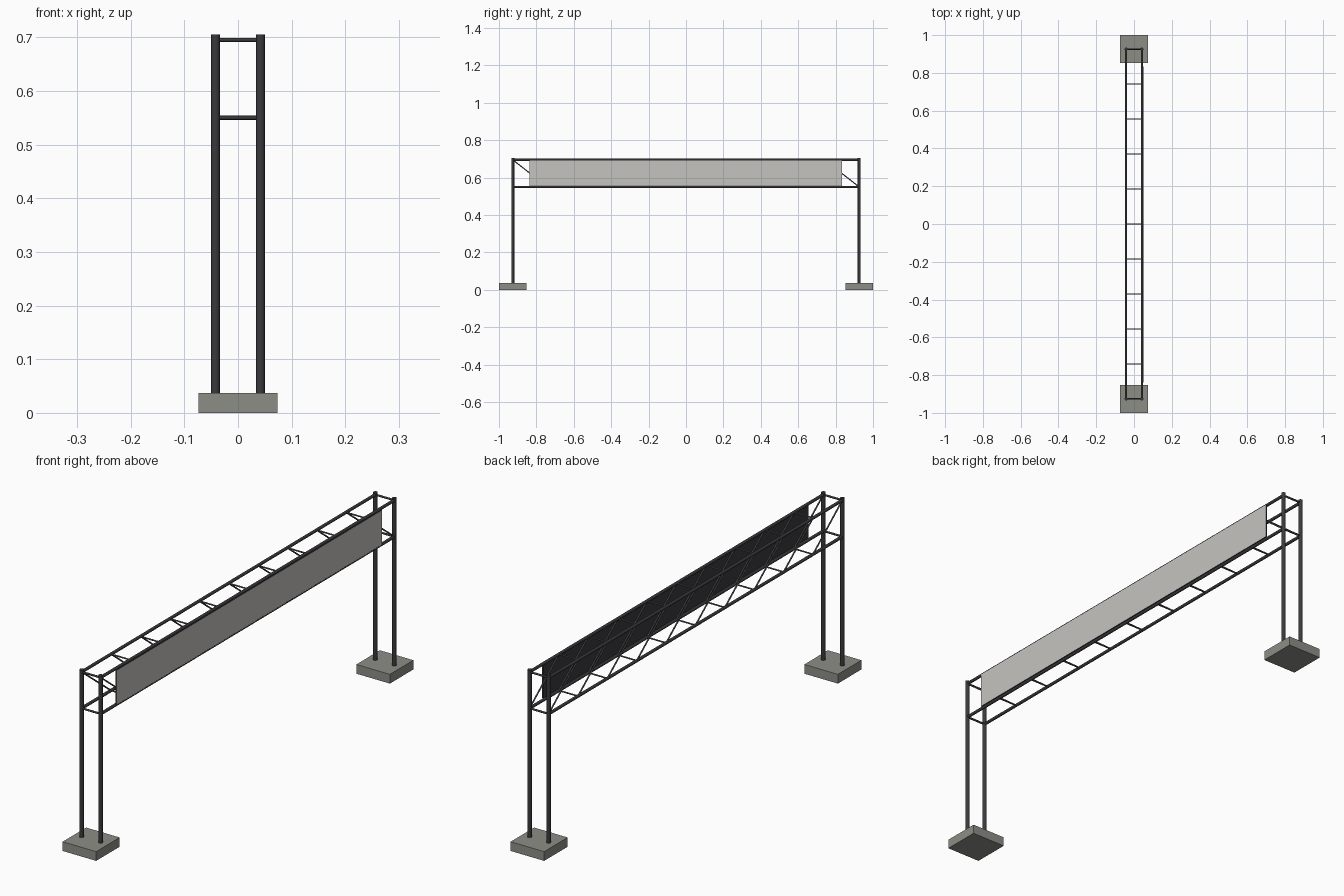
import bpy, math
from mathutils import Vector

cube = bpy.data.objects.get("Cube")
if cube:
    bpy.data.objects.remove(cube, do_unlink=True)


def material(name, rgb):
    m = bpy.data.materials.new(name)
    m.use_nodes = True
    m.diffuse_color = (*rgb, 1)
    bsdf = next(n for n in m.node_tree.nodes if n.type == 'BSDF_PRINCIPLED')
    bsdf.inputs["Base Color"].default_value = (*rgb, 1)
    return m


steel = material("dark steel", (0.042, 0.041, 0.046))
brace_steel = material("grey brace steel", (0.10, 0.10, 0.10))
concrete = material("concrete", (0.27, 0.27, 0.245))
sheet = material("pale panel sheet", (0.56, 0.55, 0.52))


def box(name, lo, hi, mat):
    lo, hi = Vector(lo), Vector(hi)
    bpy.ops.mesh.primitive_cube_add(size=1, location=(lo + hi) / 2)
    ob = bpy.context.object
    ob.name = name
    ob.scale = hi - lo
    bpy.ops.object.transform_apply(location=False, rotation=False, scale=True)
    ob.data.materials.append(mat)
    return ob


def tube(name, a, b, radius, mat, sides=12):
    a, b = Vector(a), Vector(b)
    bpy.ops.mesh.primitive_cylinder_add(vertices=sides, radius=radius,
                                        depth=(b - a).length, location=(a + b) / 2)
    ob = bpy.context.object
    ob.name = name
    ob.rotation_euler = (b - a).to_track_quat('Z', 'Y').to_euler()
    ob.data.materials.append(mat)
    bpy.ops.object.shade_smooth_by_angle(angle=math.radians(50))
    return ob


HALF_W, HALF_L = 0.042, 0.926      # tube centre lines
LOW, HIGH = 0.55, 0.695            # truss chord heights
BASE_H, TOP = 0.037, 0.705
BAYS = 10
joints = [-HALF_L + 2 * HALF_L * i / BAYS for i in range(BAYS + 1)]

# Footings and columns
for end, y in (("front", -HALF_L), ("back", HALF_L)):
    box(f"{end}_footing", (-0.074, y - 0.074, 0), (0.074, y + 0.074, BASE_H), concrete)
    for side, x in (("left", HALF_W), ("right", -HALF_W)):
        tube(f"{end}_{side}_column", (x, y, BASE_H), (x, y, TOP), 0.0083, steel)

# Long chords and cross struts
for level, z in (("lower", LOW), ("upper", HIGH)):
    for side, x in (("left", HALF_W), ("right", -HALF_W)):
        tube(f"{level}_{side}_chord", (x, -HALF_L, z), (x, HALF_L, z), 0.006, steel)
    for i, y in enumerate(joints):
        at_end = i in (0, BAYS)
        tube(f"{level}_cross_strut_{i}", (-HALF_W, y, z), (HALF_W, y, z),
             0.004 if at_end else 0.003, steel if at_end else brace_steel, 8)

# One diagonal per bay on both sides
for side, x in (("left", HALF_W), ("right", -HALF_W)):
    for i in range(BAYS):
        tube(f"{side}_diagonal_{i}", (x, joints[i], HIGH), (x, joints[i + 1], LOW),
             0.003, brace_steel, 8)

# Sign panel: dark backing with a pale outer face
panel = box("sign_panel", (0.0455, -0.838, 0.554), (0.0505, 0.835, 0.692), steel)
panel.data.materials.append(sheet)
for face in panel.data.polygons:
    if face.normal.x > 0.9:
        face.material_index = 1
